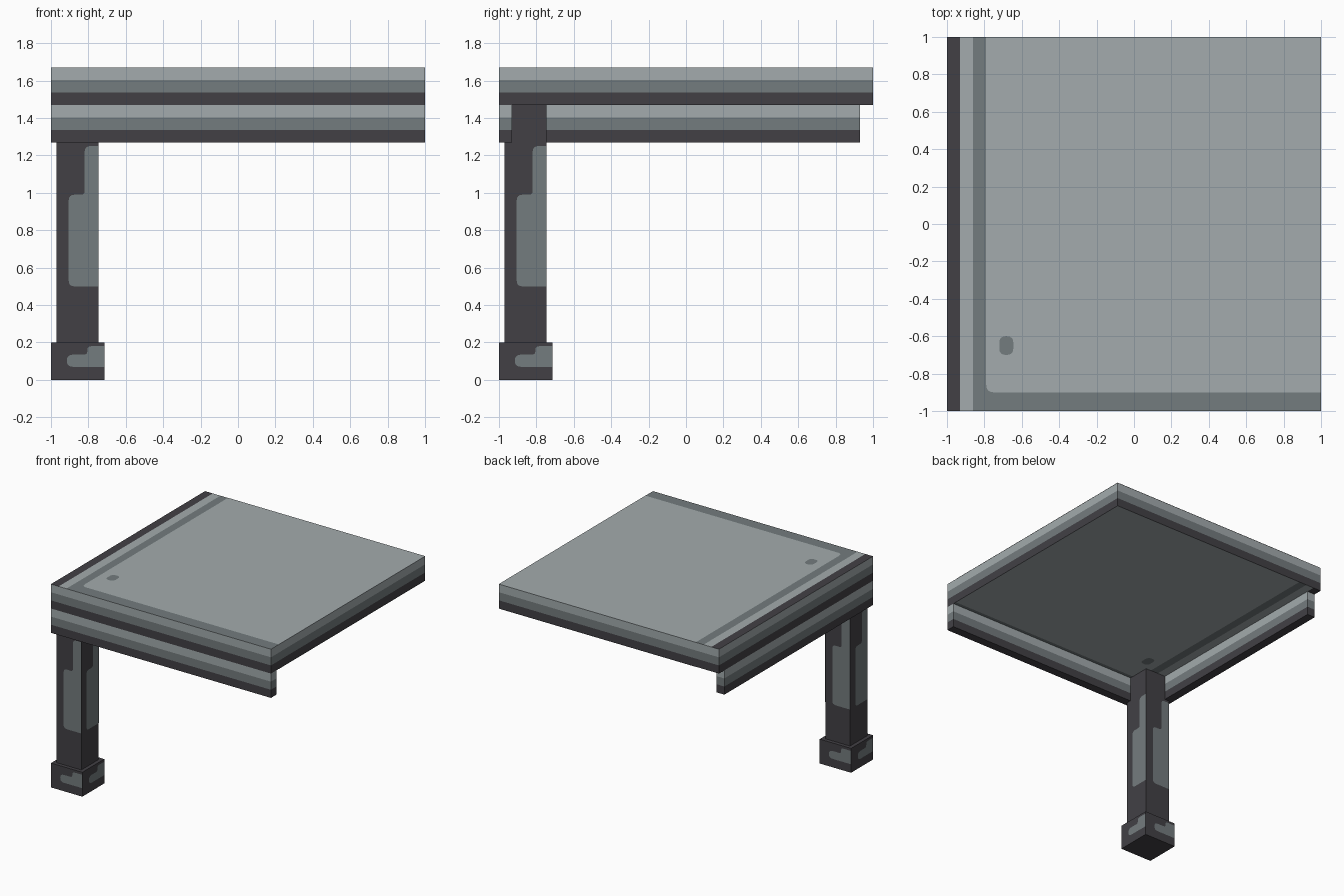
import bpy, bmesh, math
from mathutils import Vector, Matrix

cube = bpy.data.objects.get("Cube")
if cube:
    bpy.data.objects.remove(cube, do_unlink=True)


def linear(c):
    c /= 255
    return c / 12.92 if c < 0.04045 else ((c + 0.055) / 1.055) ** 2.4


def make_material(name, rgb):
    mat = bpy.data.materials.new(name)
    colour = [linear(c) for c in rgb] + [1]
    mat.use_nodes = True
    mat.diffuse_color = colour
    node = next(n for n in mat.node_tree.nodes if n.type == 'BSDF_PRINCIPLED')
    node.inputs["Base Color"].default_value = colour
    return mat


LIGHT, MID, DARK = range(3)
MATERIALS = [make_material("light_grey", (163, 171, 173)),
             make_material("mid_grey", (116, 124, 126)),
             make_material("dark_grey", (66, 64, 69))]


def finish(name, bm):
    mesh = bpy.data.meshes.new(name)
    bm.to_mesh(mesh)
    bm.free()
    for mat in MATERIALS:
        mesh.materials.append(mat)
    obj = bpy.data.objects.new(name, mesh)
    bpy.context.collection.objects.link(obj)
    return obj


def box(name, low, high, cuts=(), rule=lambda centre, normal: DARK):
    """Box cut along axis planes (axis, position), coloured by a rule."""
    low, high = Vector(low), Vector(high)
    bm = bmesh.new()
    bmesh.ops.create_cube(bm, size=1)
    bmesh.ops.scale(bm, vec=high - low, verts=bm.verts)
    bmesh.ops.translate(bm, vec=(low + high) / 2, verts=bm.verts)
    for axis, position in cuts:
        normal = Vector((0, 0, 0))
        normal[axis] = 1
        bmesh.ops.bisect_plane(bm, geom=bm.verts[:] + bm.edges[:] + bm.faces[:],
                               plane_co=normal * position, plane_no=normal)
    bm.normal_update()
    for face in bm.faces:
        face.material_index = rule(face.calc_center_median(), face.normal)
    return finish(name, bm)


def rounded(corners):
    """Outline from (u, v, radius) corners."""
    out = []
    for i, (u, v, r) in enumerate(corners):
        p = Vector((u, v))
        if r == 0:
            out.append(p)
            continue
        a = p + (Vector(corners[i - 1][:2]) - p).normalized() * r
        b = p + (Vector(corners[(i + 1) % len(corners)][:2]) - p).normalized() * r
        for k in range(5):
            t = k / 4
            out.append(a * (1 - t) ** 2 + p * (2 * t * (1 - t)) + b * t * t)
    return out


def patch(name, corners, colour, matrix):
    """Thin painted patch, facing +z before the matrix is applied."""
    bm = bmesh.new()
    face = bm.faces.new([bm.verts.new((p.x, p.y, 0)) for p in rounded(corners)])
    face.material_index = colour
    face.normal_update()
    if face.normal.z < 0:
        face.normal_flip()
    bmesh.ops.transform(bm, matrix=matrix, verts=bm.verts)
    bmesh.ops.triangulate(bm, faces=bm.faces[:])
    return finish(name, bm)


GAP = 0.003
BOARD = 0.2


def bands(bottom):
    return [(2, bottom + BOARD / 3), (2, bottom + BOARD * 2 / 3)]


def band_colour(bottom):
    return lambda c, n: (DARK, MID, LIGHT)[min(2, int((c.z - bottom) / BOARD * 3))]


# Tabletop with striped edges and border strips on its flat faces
TOP = 1.47
edge_rule = band_colour(TOP)


def top_rule(c, n):
    if abs(n.z) < 0.5:
        return edge_rule(c, n)
    return DARK if c.x < -0.93 else LIGHT if c.x < -0.86 else MID


box("tabletop", (-1, -1, TOP), (1, 1, TOP + BOARD),
    bands(TOP) + [(0, -0.93), (0, -0.86)], top_rule)

panel = [(-0.79, 1, 0), (-0.79, -0.9, 0.04), (1, -0.9, 0), (1, 1, 0)]
spot = [(-0.72, -0.7, 0.035), (-0.645, -0.7, 0.035),
        (-0.645, -0.6, 0.035), (-0.72, -0.6, 0.035)]
flip = Matrix.Scale(-1, 4, (0, 0, 1))
for side, z, sign in (("upper", TOP + BOARD, 1), ("lower", TOP, -1)):
    for name, shape, colour, lift in (("panel", panel, LIGHT, 1), ("spot", spot, MID, 2)):
        patch_obj = patch(f"{side}_{name}", shape, colour,
                          Matrix.Translation((0, 0, z + sign * lift * GAP / 2)))
        if sign < 0:
            patch_obj.data.flip_normals()

# Aprons under the two outer edges
APRON = TOP - BOARD
for name, low, high in (("front_apron", (-1, -1), (1, -0.93)),
                        ("side_apron", (-1, -0.93), (-0.93, 0.93))):
    box(name, (*low, APRON), (*high, TOP), bands(APRON), band_colour(APRON))

# Corner leg and foot, each with a worn patch repeated on four sides
CENTRE = -0.8575
leg_patch = [(-0.0475, 0.5, 0.03), (0.1125, 0.5, 0), (0.1125, 1.25, 0),
             (0.0375, 1.25, 0.03), (0.0375, 0.99, 0.02), (-0.0475, 0.99, 0.03)]
foot_patch = [(-0.0575, 0.07, 0.032), (0.1425, 0.07, 0), (0.1425, 0.18, 0),
              (0.0525, 0.18, 0.02), (0.0525, 0.135, 0.02), (-0.0575, 0.135, 0.032)]
for name, half, bottom, top, shape in (("leg", 0.1125, 0.2, TOP, leg_patch),
                                       ("foot", 0.1425, 0, 0.2, foot_patch)):
    box(name, (CENTRE - half, CENTRE - half, bottom), (CENTRE + half, CENTRE + half, top))
    for i, side in enumerate(("front", "left", "back", "right")):
        matrix = (Matrix.Translation((CENTRE, CENTRE, 0))
                  @ Matrix.Rotation(i * math.pi / 2, 4, 'Z')
                  @ Matrix.Translation((0, -half - GAP / 2, 0))
                  @ Matrix.Rotation(math.pi / 2, 4, 'X'))
        patch(f"{name}_patch_{side}", shape, MID, matrix)
